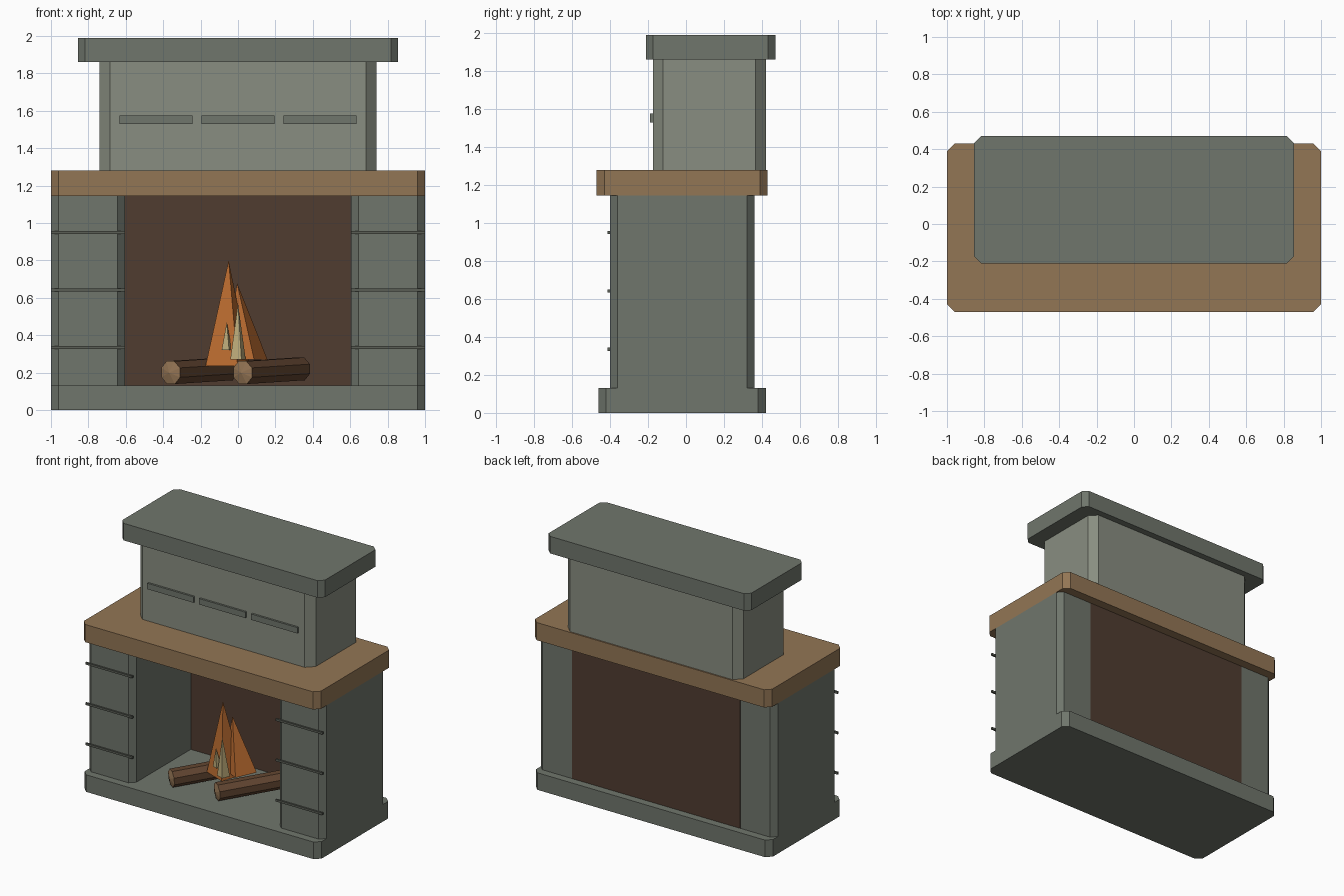
import bpy, bmesh, math
from mathutils import Vector

if "Cube" in bpy.data.objects:
    bpy.data.objects.remove(bpy.data.objects["Cube"])


def material(name, rgb):
    m = bpy.data.materials.new(name)
    m.diffuse_color = (*rgb, 1)
    m.use_nodes = True
    m.node_tree.nodes["Principled BSDF"].inputs["Base Color"].default_value = m.diffuse_color
    return m


STONE = material("stone", (0.16, 0.18, 0.15))
PALE = material("pale_stone", (0.25, 0.27, 0.22))
DARK = material("joint_stone", (0.10, 0.11, 0.09))
WOOD = material("mantel_wood", (0.29, 0.18, 0.09))
BRICK = material("firebox_brown", (0.08, 0.045, 0.03))
BARK = material("bark", (0.12, 0.06, 0.03))
CUT = material("cut_wood", (0.30, 0.18, 0.09))
FLAME = material("flame_orange", (0.50, 0.15, 0.03))
GLOW = material("flame_pale", (0.52, 0.42, 0.20))


def finish(name, bm, *mats):
    bmesh.ops.recalc_face_normals(bm, faces=bm.faces)
    me = bpy.data.meshes.new(name)
    bm.to_mesh(me)
    bm.free()
    for m in mats:
        me.materials.append(m)
    ob = bpy.data.objects.new(name, me)
    bpy.context.collection.objects.link(ob)
    return ob


def block(name, x, y, z, mat, c=0.0):
    """Box from ranges, with its vertical edges chamfered by c."""
    (x0, x1), (y0, y1), (z0, z1) = x, y, z
    if c:
        plan = [(x0 + c, y0), (x1 - c, y0), (x1, y0 + c), (x1, y1 - c),
                (x1 - c, y1), (x0 + c, y1), (x0, y1 - c), (x0, y0 + c)]
    else:
        plan = [(x0, y0), (x1, y0), (x1, y1), (x0, y1)]
    bm = bmesh.new()
    base = bm.faces.new([bm.verts.new((px, py, z0)) for px, py in plan])
    top = bmesh.ops.extrude_face_region(bm, geom=[base])["geom"]
    bmesh.ops.translate(bm, vec=(0, 0, z1 - z0),
                        verts=[v for v in top if isinstance(v, bmesh.types.BMVert)])
    if not any(f.calc_center_median().z < z0 + 1e-5 for f in bm.faces):
        bm.faces.new([v for v in bm.verts if v.co.z < z0 + 1e-5])
    return finish(name, bm, mat)


def flame(name, centre, radius, turn, apex, mat, sides=4):
    """Leaning pyramid."""
    bm = bmesh.new()
    ring = []
    for i in range(sides):
        a = math.radians(turn) + 2 * math.pi * i / sides
        ring.append(bm.verts.new(Vector(centre) + radius * Vector((math.cos(a), math.sin(a), 0))))
    tip = bm.verts.new(apex)
    bm.faces.new(ring)
    for i in range(sides):
        bm.faces.new((ring[i], ring[(i + 1) % sides], tip))
    return finish(name, bm, mat)


def log(name, start, end, radius, sides=8):
    """Faceted log with slightly domed cut ends."""
    a, b = Vector(start), Vector(end)
    d = (b - a).normalized()
    u = d.cross(Vector((0, 0, 1))).normalized()
    w = u.cross(d)
    bm = bmesh.new()
    angles = [2 * math.pi * (i + 0.5) / sides for i in range(sides)]
    ra, rb = [[bm.verts.new(p + radius * (u * math.cos(t) + w * math.sin(t))) for t in angles]
              for p in (a, b)]
    ta, tb = bm.verts.new(a - d * 0.015), bm.verts.new(b + d * 0.015)
    for i in range(sides):
        j = (i + 1) % sides
        bm.faces.new((ra[i], ra[j], rb[j], rb[i]))
        for ring, tip in ((ra, ta), (rb, tb)):
            bm.faces.new((ring[i], ring[j], tip)).material_index = 1
    return finish(name, bm, BARK, CUT)


# Stacked masonry
block("hearth_base", (-1, 1), (-0.46, 0.42), (0, 0.13), STONE, 0.04)
block("mantel_shelf", (-1, 1), (-0.47, 0.43), (1.145, 1.28), WOOD, 0.04)
block("chimney_breast", (-0.74, 0.74), (-0.175, 0.42), (1.28, 1.86), PALE, 0.055)
block("top_cap", (-0.855, 0.855), (-0.21, 0.47), (1.86, 1.99), STONE, 0.037)
block("firebox_back", (-0.71, 0.71), (0.295, 0.361), (0.02, 1.16), BRICK)

# Pillars with thin joint strips on their fronts
for side, x in (("left", (-1, -0.605)), ("right", (0.605, 1))):
    block(f"{side}_pillar", x, (-0.40, 0.36), (0.13, 1.145), STONE, 0.04)
    for i, z in enumerate((0.335, 0.642, 0.95)):
        block(f"{side}_joint_{i + 1}", x, (-0.412, -0.398), (z - 0.008, z + 0.008), DARK)

# Vent strips on the chimney
for i in range(3):
    cx = (i - 1) * 0.438
    block(f"vent_{i + 1}", (cx - 0.195, cx + 0.195), (-0.19, -0.17), (1.53, 1.575), STONE)

# Fire
for i, x in enumerate((-0.36, 0.025)):
    log(f"log_{i + 1}", (x, -0.29, 0.2), (x + 0.31, 0.15, 0.22), 0.066)
flame("flame_large", (-0.055, -0.075, 0.235), 0.13, -66, (-0.05, -0.11, 0.80), FLAME)
flame("flame_rear", (0.045, -0.04, 0.27), 0.12, 20, (-0.005, -0.06, 0.68), FLAME)
flame("flame_inner_tall", (0.0, -0.175, 0.27), 0.045, -66, (0.0, -0.19, 0.57), GLOW)
flame("flame_inner_small", (-0.06, -0.165, 0.32), 0.03, -66, (-0.06, -0.18, 0.47), GLOW)
